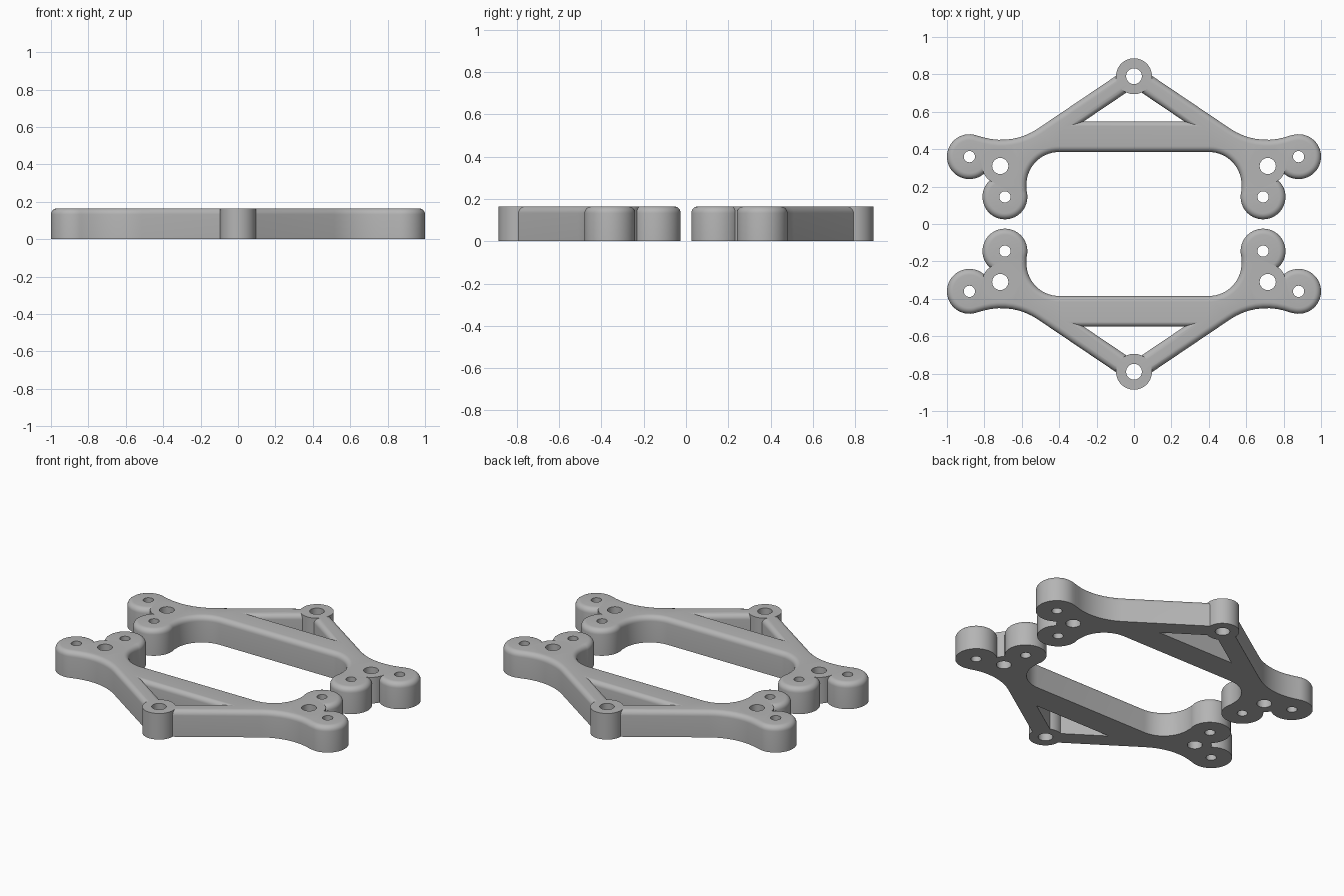
import bpy, bmesh
from math import cos, sin, radians, pi
from mathutils import Vector, Matrix

if "Cube" in bpy.data.objects:
    bpy.data.objects.remove(bpy.data.objects["Cube"])

HEIGHT, FILLET, STEPS = 0.165, 0.032, 6

grey = bpy.data.materials.new("plain grey")
grey.use_nodes = True
grey.diffuse_color = (0.46, 0.46, 0.46, 1)
grey.node_tree.nodes["Principled BSDF"].inputs["Base Color"].default_value = grey.diffuse_color


def arc(x, y, r, start, end):
    n = max(6, int(abs(end - start) / 6))
    angles = [radians(start + (end - start) * i / n) for i in range(n + 1)]
    return [Vector((x + r * cos(a), y + r * sin(a))) for a in angles]


def inset(loop, dist):
    """Move a loop into the material, which lies to the right of travel."""
    out = []
    for i, p in enumerate(loop):
        a = (p - loop[i - 1]).normalized()
        b = (loop[(i + 1) % len(loop)] - p).normalized()
        n1, n2 = Vector((a.y, -a.x)), Vector((b.y, -b.x))
        out.append(p + (n1 + n2) * dist / (1 + n1.dot(n2)))
    return out


def make_object(name, bm):
    bmesh.ops.recalc_face_normals(bm, faces=bm.faces)
    mesh = bpy.data.meshes.new(name)
    bm.to_mesh(mesh)
    bm.free()
    mesh.materials.append(grey)
    obj = bpy.data.objects.new(name, mesh)
    bpy.context.collection.objects.link(obj)
    return obj


def rounded_plate(name, loops, side):
    """Plate with straight walls and a rounded top rim along each loop."""
    bm = bmesh.new()
    bottom, top = [], []
    for loop in loops:
        rings = [[bm.verts.new((p.x, p.y * side, 0)) for p in loop]]
        for k in range(STEPS + 1):
            a = k / STEPS * pi / 2
            z = HEIGHT - FILLET * (1 - sin(a))
            pts = inset(loop, FILLET * (1 - cos(a)))
            rings.append([bm.verts.new((p.x, p.y * side, z)) for p in pts])
        n = len(loop)
        for low, high in zip(rings, rings[1:]):
            for i in range(n):
                j = (i + 1) % n
                bm.faces.new((low[i], low[j], high[j], high[i]))
        for ring, edges in ((rings[0], bottom), (rings[-1], top)):
            edges += [bm.edges.get((ring[i - 1], ring[i])) for i in range(n)]
    for edges in (bottom, top):
        bmesh.ops.triangle_fill(bm, edges=edges, use_beauty=True)
    return make_object(name, bm)


def cylinders(name, specs, side, low, high):
    bm = bmesh.new()
    for x, y, r in specs:
        for sx in ((1, -1) if x else (1,)):
            bmesh.ops.create_cone(
                bm, cap_ends=True, segments=48, radius1=r, radius2=r, depth=high - low,
                matrix=Matrix.Translation((x * sx, y * side, (low + high) / 2)))
    return make_object(name, bm)


def combine(target, helper, operation):
    helper.hide_render = True
    mod = target.modifiers.new(operation.lower(), 'BOOLEAN')
    mod.operation, mod.solver, mod.object = operation, 'EXACT', helper
    bpy.context.view_layer.objects.active = target
    bpy.ops.object.modifier_apply(modifier=mod.name)
    bpy.data.objects.remove(helper)


# Half outline: apex, shoulder curve, outer lobe, inner lobe, inside corner
half = [Vector((0, 0.857))]
half += arc(0.71, 0.80, 0.35, 236, 291)
half += arc(0.88, 0.36, 0.12, 111, -145)
half += arc(0.69, 0.145, 0.12, 65, -197)
half += arc(0.40, 0.21, 0.175, 0, 90)
full = half + [Vector((-p.x, p.y)) for p in reversed(half[1:])]
outline = [p for i, p in enumerate(full) if (p - full[i - 1]).length > 0.004]

# Triangular opening between the struts and the crossbar
opening = [Vector(p) for p in ((-0.27, 0.548), (0.27, 0.548), (0, 0.73))]

bosses = [(0, 0.79, 0.096), (0.715, 0.31, 0.096)]
holes = [(0, 0.79, 0.042), (0.715, 0.31, 0.043),
         (0.88, 0.36, 0.03), (0.69, 0.145, 0.03)]

for name, side in (("back_bracket", 1), ("front_bracket", -1)):
    bracket = rounded_plate(name, [outline, opening], side)
    combine(bracket, cylinders("bosses", bosses, side, 0, HEIGHT), 'UNION')
    combine(bracket, cylinders("holes", holes, side, -0.1, HEIGHT + 0.1), 'DIFFERENCE')
    bpy.ops.object.select_all(action='DESELECT')
    bracket.select_set(True)
    bpy.context.view_layer.objects.active = bracket
    bpy.ops.object.shade_smooth_by_angle(angle=radians(30))
